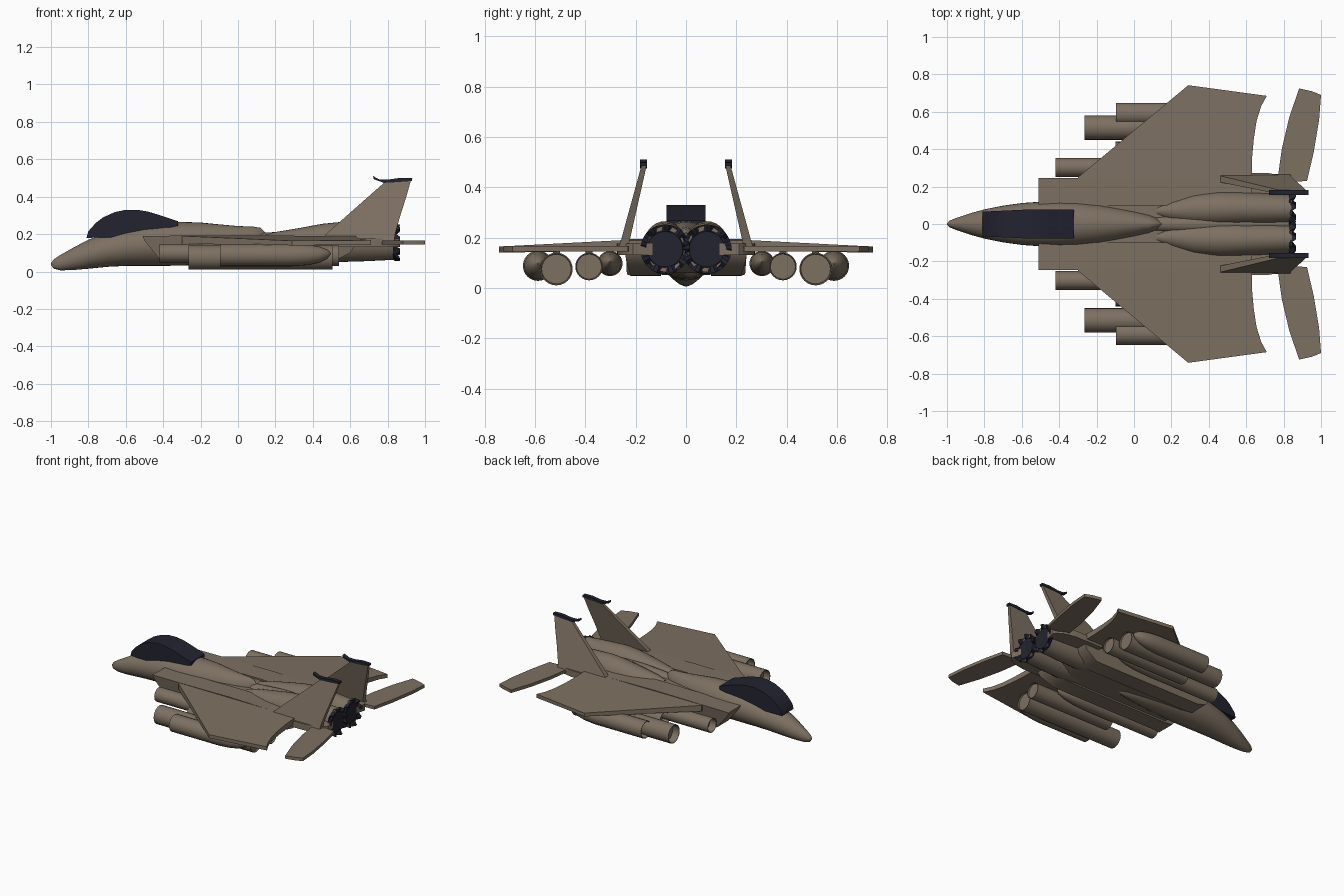
import bpy, bmesh, math


def material(name, rgb):
    m = bpy.data.materials.new(name)
    m.diffuse_color = (*rgb, 1)
    return m


TAN = material("desert_tan", (0.205, 0.162, 0.121))
DARK = material("dark_navy", (0.017, 0.017, 0.030))


def skin(name, mat, rings, angle=35, caps=True):
    """Bridge a list of closed rings of 3D points into one solid."""
    bm = bmesh.new()
    loops = [[bm.verts.new(p) for p in r] for r in rings]
    n = len(loops[0])
    for a, b in zip(loops, loops[1:]):
        for i in range(n):
            j = (i + 1) % n
            bm.faces.new((a[i], a[j], b[j], b[i]))
    if caps:
        bm.faces.new(loops[0])
        bm.faces.new(loops[-1])
    bmesh.ops.recalc_face_normals(bm, faces=bm.faces)
    me = bpy.data.meshes.new(name)
    bm.to_mesh(me)
    bm.free()
    me.materials.append(mat)
    me.shade_smooth()
    me.set_sharp_from_angle(angle=math.radians(angle))
    ob = bpy.data.objects.new(name, me)
    bpy.context.collection.objects.link(ob)
    return ob


def ring(x, y, z, ry, rz, n=32):
    return [(x, y + ry * math.cos(2 * math.pi * i / n),
             z + rz * math.sin(2 * math.pi * i / n)) for i in range(n)]


# fuselage: x, bottom z, top z, half width
stations = [(-1.0, .035, .045, .004), (-.985, .015, .065, .018), (-.95, .006, .088, .032),
            (-.88, .008, .128, .056), (-.8, .015, .17, .078), (-.7, .025, .205, .098),
            (-.6, .03, .23, .112), (-.5, .03, .25, .119), (-.4, .03, .262, .121),
            (-.3, .032, .265, .117), (-.2, .034, .262, .107), (-.1, .036, .252, .09),
            (0, .04, .243, .072), (.08, .045, .24, .052), (.12, .055, .234, .036),
            (.15, .08, .205, .01)]
skin("fuselage", TAN, [ring(x, 0, (a + b) / 2, w, (b - a) / 2) for x, a, b, w in stations])

# canopy: straight-sided extrusion of the side profile
prof = [(-.81, .18), (-.8, .215), (-.76, .26), (-.72, .29), (-.66, .317), (-.6, .33),
        (-.54, .33), (-.48, .32), (-.42, .302), (-.32, .268), (-.32, .245),
        (-.42, .223), (-.55, .2), (-.68, .182)]
half = lambda x: .066 + .012 * min(1, (x + .81) / .25)
skin("canopy", DARK, [[(x, s * half(x), z) for x, z in prof] for s in (1, -1)], 30)

# belly deck joining both sides under the spine
skin("belly_deck", TAN, [[(-.35, s * .12, .06), (.5, s * .12, .06), (.6, s * .12, .1),
                          (.6, s * .12, .185), (-.35, s * .12, .185)] for s in (1, -1)])


def tube(name, s, y, z, r, x0, x1, tail=False):
    """Store with a recessed nose and a recessed or tapered tail."""
    R = [ring(x0 + .05, s * y, z, r * .9, r * .9, 24), ring(x0, s * y, z, r * .93, r * .93, 24),
         ring(x0, s * y, z, r, r, 24), ring(x0 + .17, s * y, z, r, r, 24)]
    if tail:
        L = x1 - x0
        R += [ring(x0 + L * t, s * y, z + r * .15 * (1 - k), r * k, r * k, 24)
              for t, k in ((.65, 1), (.8, .9), (.9, .7), (.97, .4), (1, .06))]
    else:
        R += [ring(x1, s * y, z, r, r, 24), ring(x1, s * y, z, r * .93, r * .93, 24),
              ring(x1 - .01, s * y, z, r * .9, r * .9, 24)]
    skin(name, TAN, R)


for side, s in (("left", 1), ("right", -1)):
    # intake duct with a raked mouth
    duct = [(-.51, .245, .19), (-.5, .24, .165), (-.41, .235, .055), (-.35, .22, .048),
            (.5, .22, .05), (.6, .235, .1), (.63, .245, .15), (.63, .245, .185),
            (.1, .245, .195)]
    skin(side + "_intake", TAN, [[(x, s * .1, z) for x, y, z in duct],
                                 [(x, s * y, z) for x, y, z in duct]])

    # wing with a scooped trailing edge, thinning toward the tip
    plan = [(-.3, .1), (-.3, .25), (.29, .742), (.71, .685), (.68, .63), (.655, .55),
            (.64, .45), (.632, .36), (.63, .28), (.63, .1)]
    drop = lambda y: max(0, (y - .25) / .5)
    skin(side + "_wing", TAN,
         [[(x, s * y, .148 - .008 * drop(y)) for x, y in plan],
          [(x, s * y, .19 - .026 * drop(y)) for x, y in plan]], 20)

    # tail boom
    boom = [(.5, .1), (.5, .275), (.72, .272), (.8, .258), (.85, .23), (.865, .21), (.84, .1)]
    skin(side + "_tail_boom", TAN, [[(x, s * y, z) for x, y in boom] for z in (.13, .176)])

    # horizontal stabiliser
    stab = [(.765, .22), (.79, .4), (.83, .57), (.883, .725), (.95, .71), (1.0, .69),
            (.99, .56), (.96, .38), (.925, .23)]
    skin(side + "_stabiliser", TAN, [[(x, s * y, z) for x, y in stab] for z in (.144, .166)], 20)

    # fin leaning inward, then its dark cap
    lean = lambda z: .247 - (z - .165) * .25
    fin = [(.44, .16), (.47, .2), (.6, .315), (.785, .478), (.925, .488), (.9, .4),
           (.865, .29), (.84, .2), (.835, .16)]
    skin(side + "_fin", TAN, [[(x, s * (lean(z) + d * (.018 - .024 * (z - .165))), z)
                               for x, z in fin] for d in (1, -1)], 20)
    cap = [(.722, .51), (.755, .493), (.8, .491), (.87, .501), (.932, .499), (.93, .484),
           (.85, .478), (.78, .474), (.725, .494)]
    skin(side + "_fin_cap", DARK, [[(x, s * (.168 + d), z) for x, z in cap]
                                   for d in (.014, -.014)], 30)

    # engine nacelle
    eng = [(.12, .07, .14, .03, .05), (.2, .072, .143, .06, .068), (.32, .078, .148, .085, .083),
           (.45, .082, .155, .092, .1), (.55, .083, .158, .09, .107), (.68, .081, .157, .085, .102),
           (.845, .08, .155, .076, .092)]
    skin(side + "_engine", TAN, [ring(x, s * y, z, a, b) for x, y, z, a, b in eng])

    # toothed exhaust nozzle with a recessed dark core
    def teeth(x0, x1, r):
        pts = []
        for i, p in enumerate(ring(0, s * .083, .154, r, r, 36)):
            pts.append((x1 if i % 4 in (0, 1) else x0, p[1], p[2]))
        return pts
    skin(side + "_nozzle", DARK, [ring(.83, s * .083, .154, .086, .09, 36),
                                  teeth(.838, .866, .098), teeth(.836, .862, .086),
                                  ring(.848, s * .083, .154, .07, .07, 36),
                                  ring(.847, s * .083, .154, .02, .02, 36)], 25)

    # stores under the wing
    tube(side + "_outer_tank", s, .515, .075, .065, -.265, .505)
    tube(side + "_outer_pod", s, .588, .088, .06, -.095, .495, True)
    tube(side + "_inner_pod", s, .302, .097, .05, -.42, .4, True)
    tube(side + "_inner_tank", s, .385, .085, .055, -.1, .54)

    # pylons
    for part, y in (("outer", .515), ("inner", .385)):
        pyl = [(0, .1), (.42, .1), (.45, .16), (.05, .16)]
        skin(f"{side}_{part}_pylon", TAN, [[(x, s * (y + d), z) for x, z in pyl]
                                           for d in (.014, -.014)])

# dorsal fairing between the engines
skin("rear_spine", TAN, [ring(.1, 0, .16, .04, .045, 20), ring(.35, 0, .16, .055, .06, 20),
                         ring(.6, 0, .16, .05, .06, 20), ring(.83, 0, .155, .03, .04, 20)])
